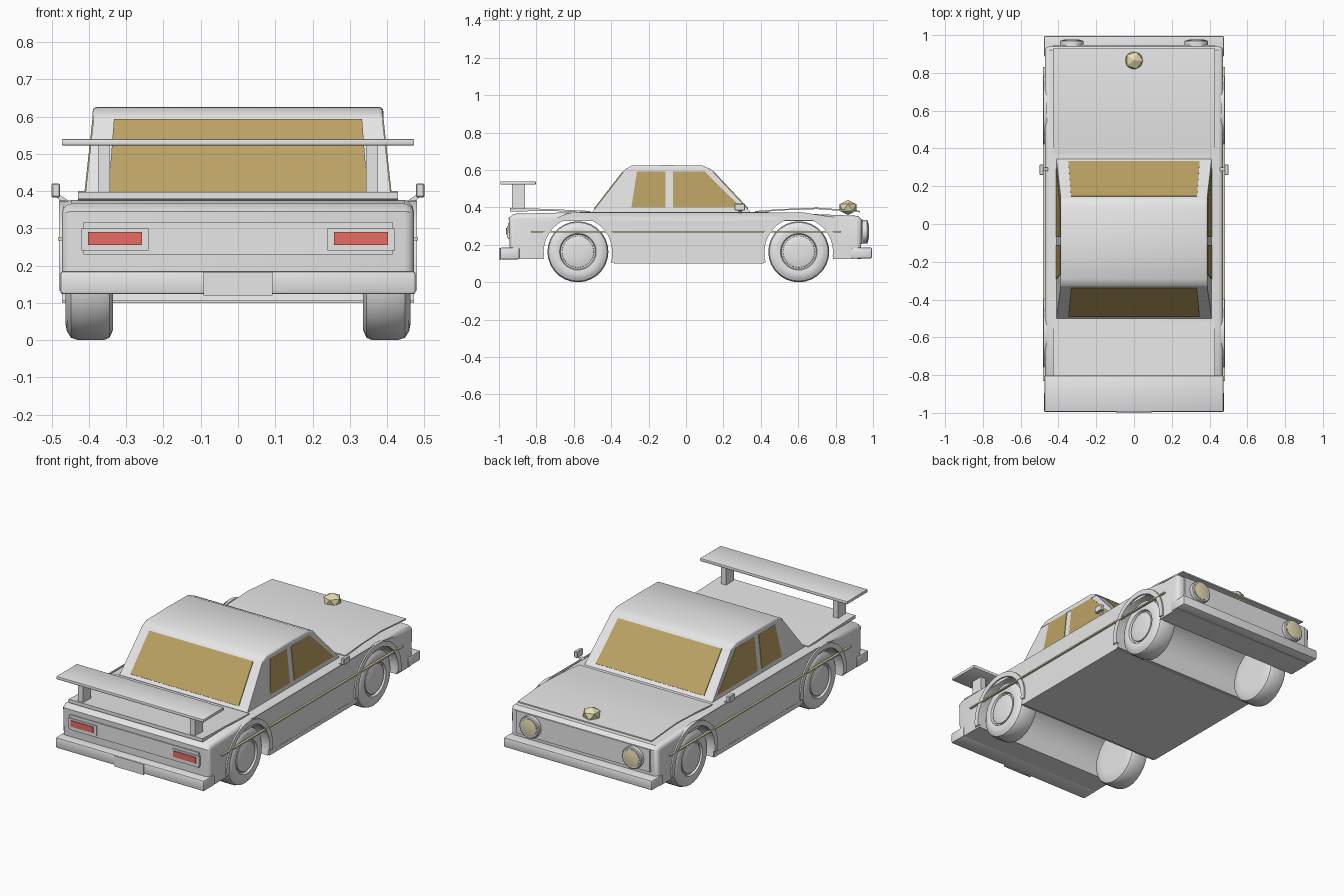
import bpy, bmesh, math
from mathutils import Vector

if "Cube" in bpy.data.objects:
    bpy.data.objects.remove(bpy.data.objects["Cube"])


def material(name, rgb):
    m = bpy.data.materials.new(name)
    m.diffuse_color = (*rgb, 1)
    m.use_nodes = True
    m.node_tree.nodes["Principled BSDF"].inputs["Base Color"].default_value = m.diffuse_color
    return m


GREY = material("light_grey", (0.8, 0.8, 0.8))
GLASS = material("bronze_glass", (0.50, 0.36, 0.125))
RED = material("red_light", (0.9, 0.17, 0.14))
CREAM = material("cream", (0.80, 0.72, 0.44))


def finish(bm, name, mat, smooth=True):
    bmesh.ops.recalc_face_normals(bm, faces=bm.faces[:])
    me = bpy.data.meshes.new(name)
    bm.to_mesh(me)
    bm.free()
    me.materials.append(mat)
    ob = bpy.data.objects.new(name, me)
    bpy.context.collection.objects.link(ob)
    if smooth:
        bpy.ops.object.select_all(action='DESELECT')
        ob.select_set(True)
        bpy.context.view_layer.objects.active = ob
        bpy.ops.object.shade_smooth_by_angle(angle=math.radians(35))
    return ob


def box(name, x, y, z, mat=GREY, bevel=0.0, segs=2):
    bm = bmesh.new()
    bmesh.ops.create_cube(bm, size=1)
    for v in bm.verts:
        for i, (a, b) in enumerate((x, y, z)):
            v.co[i] = a if v.co[i] < 0 else b
    if bevel:
        bmesh.ops.bevel(bm, geom=bm.edges[:], offset=bevel, segments=segs,
                        profile=0.5, affect='EDGES')
    return finish(bm, name, mat)


def prism(name, pts, push, mat=GREY, pick=None, bevel=0.0, smooth=True):
    """Extrude a 3D polygon along push; bevel edges chosen by pick."""
    bm = bmesh.new()
    f = bm.faces.new([bm.verts.new(p) for p in pts])
    r = bmesh.ops.extrude_face_region(bm, geom=[f], use_keep_orig=True)
    new = [g for g in r['geom'] if isinstance(g, bmesh.types.BMVert)]
    bmesh.ops.translate(bm, verts=new, vec=Vector(push))
    if pick:
        bmesh.ops.bevel(bm, geom=[e for e in bm.edges if pick(e)], offset=bevel,
                        segments=3, profile=0.5, affect='EDGES')
    return finish(bm, name, mat, smooth)


def lathe(name, prof, centre, axis, mat=GREY, n=28):
    """Revolve (offset, radius) pairs about the x or y axis."""
    bm = bmesh.new()
    rings = []
    for o, r in prof:
        ring = []
        for i in range(n):
            a = 2 * math.pi * i / n
            c, s = r * math.cos(a), r * math.sin(a)
            ring.append(bm.verts.new(Vector(centre) + Vector((o, c, s) if axis == 'x' else (c, o, s))))
        rings.append(ring)
    for p, q in zip(rings, rings[1:]):
        for i in range(n):
            bm.faces.new((p[i], p[(i + 1) % n], q[(i + 1) % n], q[i]))
    bm.faces.new(rings[0])
    bm.faces.new(rings[-1])
    return finish(bm, name, mat)


WHEELS = {"rear": -0.578, "front": 0.603}
WZ, ARCH, HW = 0.163, 0.186, 0.472


def arc(cy, r, a0, a1, n=20):
    return [(cy + r * math.cos(math.radians(a0 + (a1 - a0) * i / n)),
             WZ + r * math.sin(math.radians(a0 + (a1 - a0) * i / n))) for i in range(n + 1)]


# body shell: side profile with wheel arches, rounded upper edges
prof = ([(-0.94, 0.125)] + arc(WHEELS["rear"], ARCH, 192, -18) +
        arc(WHEELS["front"], ARCH, 198, -12) +
        [(0.935, 0.125), (0.94, 0.335), (0.92, 0.355), (0.40, 0.376),
         (-0.52, 0.376), (-0.92, 0.366), (-0.948, 0.345)])


def body_edge(e):
    a, b = (v.co for v in e.verts)
    on_side = abs(abs(a.x) - HW) < 1e-4 and abs(a.x - b.x) < 1e-4
    return on_side and ((a.z > 0.33 and b.z > 0.33) or (abs(a.y) > 0.92 and abs(b.y) > 0.92 and abs(a.z - b.z) > 0.1))


prism("body", [(-HW, y, z) for y, z in prof], (2 * HW, 0, 0), GREY, body_edge, 0.025)
box("sill", (-0.473, 0.473), (-0.385, 0.415), (0.10, 0.125))

# hood and trunk lids
hood = [(0.37, 0.372), (0.50, 0.384), (0.70, 0.391), (0.93, 0.374),
        (0.93, 0.382), (0.70, 0.399), (0.50, 0.391), (0.37, 0.381)]
trunk = [(-0.94, 0.378), (-0.72, 0.382), (-0.51, 0.370), (-0.51, 0.381), (-0.72, 0.391), (-0.94, 0.398)]
for nm, p in (("hood", hood), ("trunk_lid", trunk)):
    prism(nm, [(-0.43, y, z) for y, z in p], (0.86, 0, 0))

# cabin: tapered block
Z0, Z1 = 0.37, 0.60


def t(z): return (z - Z0) / (Z1 - Z0)
def side_x(z): return 0.412 - 0.025 * t(z)
def rear_y(z): return -0.505 + 0.178 * t(z)
def front_y(z): return 0.35 - 0.215 * t(z)


bm = bmesh.new()
lo, hi = [[bm.verts.new((sx * side_x(z), f(z), z)) for sx, f in
           ((-1, rear_y), (1, rear_y), (1, front_y), (-1, front_y))] for z in (Z0, Z1)]
for i in range(4):
    bm.faces.new((lo[i], lo[(i + 1) % 4], hi[(i + 1) % 4], hi[i]))
bm.faces.new(hi)
bm.faces.new(lo)
finish(bm, "cabin", GREY, False)

# roof with softened side edges
roof = [(-0.335, 0.592), (0.145, 0.592), (0.135, 0.604), (0.085, 0.624), (-0.10, 0.626), (-0.29, 0.624), (-0.325, 0.604)]
prism("roof", [(-0.39, y, z) for y, z in roof], (0.78, 0, 0), GREY,
      lambda e: abs(e.verts[0].co.x - e.verts[1].co.x) < 1e-4 and min(v.co.z for v in e.verts) > 0.6, 0.012)

# front and rear glass plates
for nm, f, d in (("rear_window", rear_y, -1), ("windshield", front_y, 1)):
    pts = [(x, f(z), z) for x, z in ((-0.348, 0.392), (0.348, 0.392), (0.333, 0.59), (-0.333, 0.59))]
    prism(nm, pts, (0, d * 0.004, 0.003), GLASS, smooth=False)

# side glass plates and mirrors, stripes
for s, sd in ((-1, "left"), (1, "right")):
    for nm, q in (("rear_side_window", ((-0.292, 0.40), (-0.11, 0.40), (-0.11, 0.592), (-0.262, 0.592))),
                  ("front_side_window", ((-0.07, 0.40), (0.295, 0.40), (0.262, 0.432), (0.10, 0.592), (-0.07, 0.592)))):
        prism(f"{sd}_{nm}", [(s * side_x(z), y, z) for y, z in q], (s * 0.003, 0, 0), GLASS, smooth=False)
    box(f"{sd}_mirror", sorted((s * 0.478, s * 0.50)), (0.26, 0.315), (0.383, 0.42), bevel=0.003, segs=1)
    prism(f"{sd}_mirror_stalk", [(s * x, 0.28, z) for x, z in
          ((0.448, 0.37), (0.46, 0.362), (0.49, 0.385), (0.48, 0.39))], (0, 0.02, 0))
    box(f"{sd}_stripe", sorted((s * 0.47, s * 0.483)), (-0.83, 0.83), (0.267, 0.275), CREAM)

    # wheels with hub discs and arch flares
    for end, cy in WHEELS.items():
        tyre = [(0.335, 0.10), (0.335, 0.135), (0.345, 0.157), (0.36, 0.163), (0.43, 0.163),
                (0.448, 0.157), (0.459, 0.14), (0.463, 0.12), (0.460, 0.098), (0.448, 0.093), (0.448, 0.088)]
        lathe(f"{sd}_{end}_tyre", [(s * x, r) for x, r in tyre], (0, cy, WZ), 'x')
        hub = [(0.44, 0.087), (0.456, 0.085), (0.461, 0.068), (0.463, 0.03)]
        lathe(f"{sd}_{end}_hub", [(s * x, r) for x, r in hub], (0, cy, WZ), 'x', n=16)
        ring = arc(cy, 0.183, -8, 188) + arc(cy, 0.212, 188, -8)
        prism(f"{sd}_{end}_flare", [(s * 0.46, y, z) for y, z in ring], (s * 0.02, 0, 0))

    # tail lights
    cx = s * 0.33
    box(f"{sd}_tail_housing", (cx - 0.09, cx + 0.09), (-0.958, -0.94), (0.24, 0.30))
    box(f"{sd}_tail_light", (cx - 0.072, cx + 0.072), (-0.963, -0.955), (0.255, 0.29), RED)
    # headlights
    lathe(f"{sd}_headlight_rim", [(0.93, 0.063), (0.968, 0.063), (0.972, 0.058), (0.972, 0.05)], (cx, 0, 0.27), 'y', n=20)
    lathe(f"{sd}_headlight", [(0.965, 0.052), (0.974, 0.05), (0.978, 0.03)], (cx, 0, 0.27), 'y', CREAM, n=20)
    # wing supports
    wx = s * 0.36
    box(f"{sd}_wing_support", (wx - 0.016, wx + 0.016), (-0.93, -0.86), (0.38, 0.525))

# end panels
box("rear_panel", (-0.415, 0.415), (-0.953, -0.94), (0.23, 0.317))
box("front_panel", (-0.43, 0.43), (0.93, 0.947), (0.205, 0.335))

# bumpers with short wraparounds, and plate
box("rear_bumper", (-0.477, 0.477), (-0.995, -0.89), (0.123, 0.185), bevel=0.008)
box("front_bumper", (-0.477, 0.477), (0.885, 0.995), (0.128, 0.185), bevel=0.008)
box("number_plate", (-0.093, 0.093), (-1.0, -0.99), (0.12, 0.182))

# rear wing
box("wing", (-0.473, 0.473), (-0.993, -0.803), (0.522, 0.54), bevel=0.004)

# hood ornament
bm = bmesh.new()
bmesh.ops.create_icosphere(bm, subdivisions=1, radius=1)
for v in bm.verts:
    v.co = Vector((v.co.x * 0.053, 0.866 + v.co.y * 0.053, 0.400 + v.co.z * 0.040))
finish(bm, "hood_ornament", CREAM, False)
